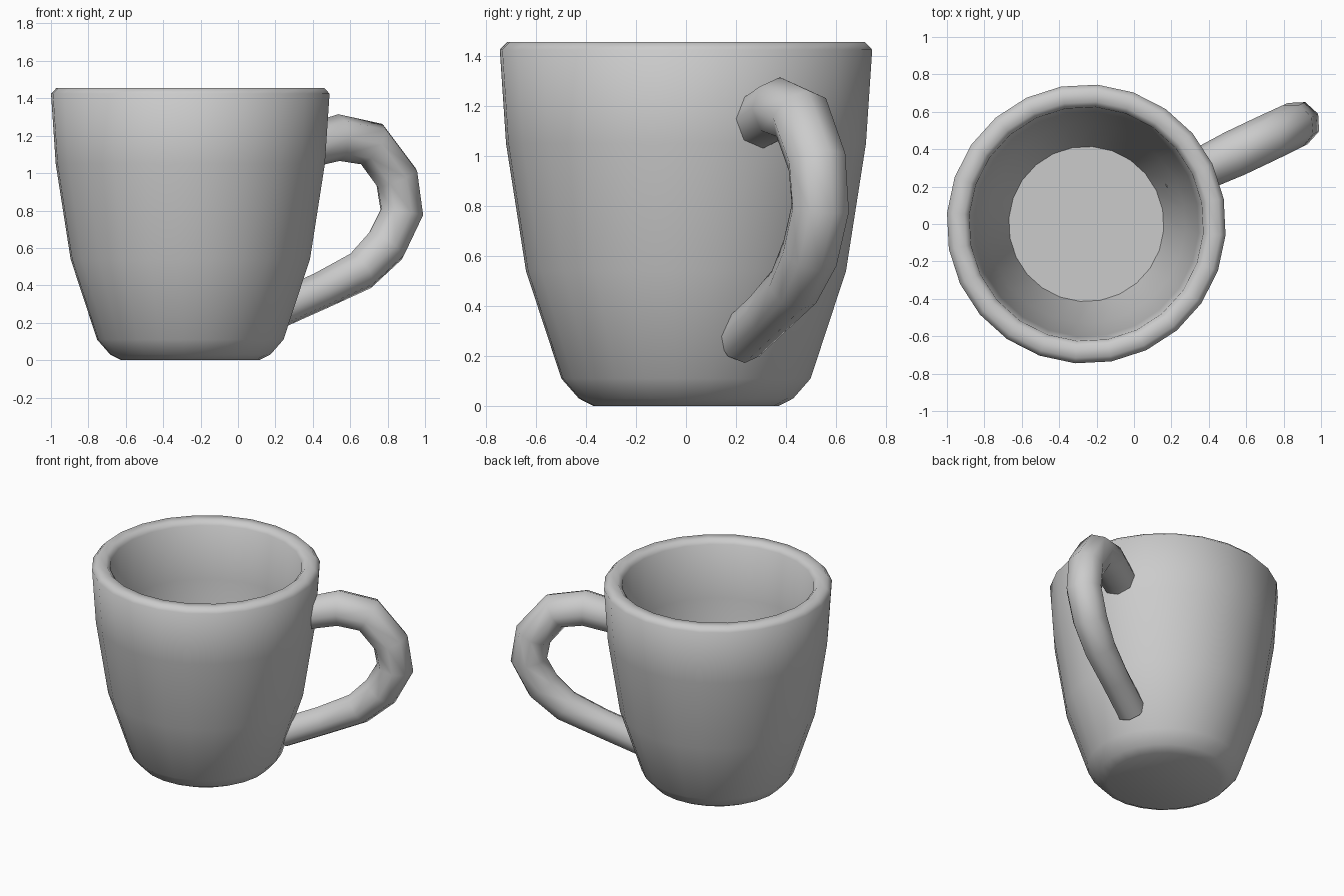
import bpy, bmesh, math
from mathutils import Vector, Matrix

if "Cube" in bpy.data.objects:
    bpy.data.objects.remove(bpy.data.objects["Cube"], do_unlink=True)

CENTRE = Vector((-0.255, 0, 0))
TURN = math.radians(25.4)      # handle direction around the cup

grey = bpy.data.materials.new("ceramic grey")
grey.use_nodes = True
colour = (0.6, 0.6, 0.6, 1)
grey.diffuse_color = colour
grey.node_tree.nodes["Principled BSDF"].inputs["Base Color"].default_value = colour


def skin(name, rings, smooth_angle):
    """Join rings of points into a closed surface with capped ends."""
    bm = bmesh.new()
    loops = [[bm.verts.new(p) for p in ring] for ring in rings]
    n = len(loops[0])
    for a, b in zip(loops, loops[1:]):
        for i in range(n):
            j = (i + 1) % n
            bm.faces.new((a[i], a[j], b[j], b[i]))
    bm.faces.new(loops[0])
    bm.faces.new(loops[-1])
    bmesh.ops.recalc_face_normals(bm, faces=bm.faces)
    mesh = bpy.data.meshes.new(name)
    bm.to_mesh(mesh)
    bm.free()
    mesh.materials.append(grey)
    obj = bpy.data.objects.new(name, mesh)
    bpy.context.collection.objects.link(obj)
    obj.matrix_world = Matrix.Translation(CENTRE) @ Matrix.Rotation(TURN, 4, "Z")
    bpy.ops.object.select_all(action="DESELECT")
    obj.select_set(True)
    bpy.context.view_layer.objects.active = obj
    bpy.ops.object.shade_smooth_by_angle(angle=math.radians(smooth_angle))
    return obj


def circle(centre, u, v, radius, sides):
    steps = [math.tau * i / sides for i in range(sides)]
    return [centre + radius * (u * math.cos(t) + v * math.sin(t)) for t in steps]


X, Y, Z = Vector((1, 0, 0)), Vector((0, 1, 0)), Vector((0, 0, 1))

# Cup: outside from the foot up, over the rim and down to the inner floor
profile = [(0.37, 0), (0.43, 0.03), (0.5, 0.11), (0.642, 0.54), (0.722, 1.05),
           (0.747, 1.425), (0.718, 1.455), (0.655, 1.455), (0.627, 1.425),
           (0.602, 1.05), (0.53, 0.54), (0.415, 0.14)]
skin("cup", [circle(Z * z, X, Y, r, 24) for r, z in profile], 60)

# Handle: tapering tube along a path in the upright plane (out, up, thickness)
path = [(0.68, 1.14, 0.115), (0.88, 1.19, 0.125), (1.074, 1.155, 0.125),
        (1.222, 0.975, 0.123), (1.252, 0.79, 0.122), (1.157, 0.612, 0.12),
        (1.008, 0.477, 0.11), (0.77, 0.37, 0.1), (0.51, 0.265, 0.1)]
points = [Vector((r, 0, z)) for r, z, _ in path]
rings = []
for i, p in enumerate(points):
    before, after = points[max(i - 1, 0)], points[min(i + 1, len(points) - 1)]
    along = ((p - before).normalized() + (after - p).normalized()).normalized()
    rings.append(circle(p, along.cross(Y), Y, path[i][2], 8))
skin("handle", rings, 70)
